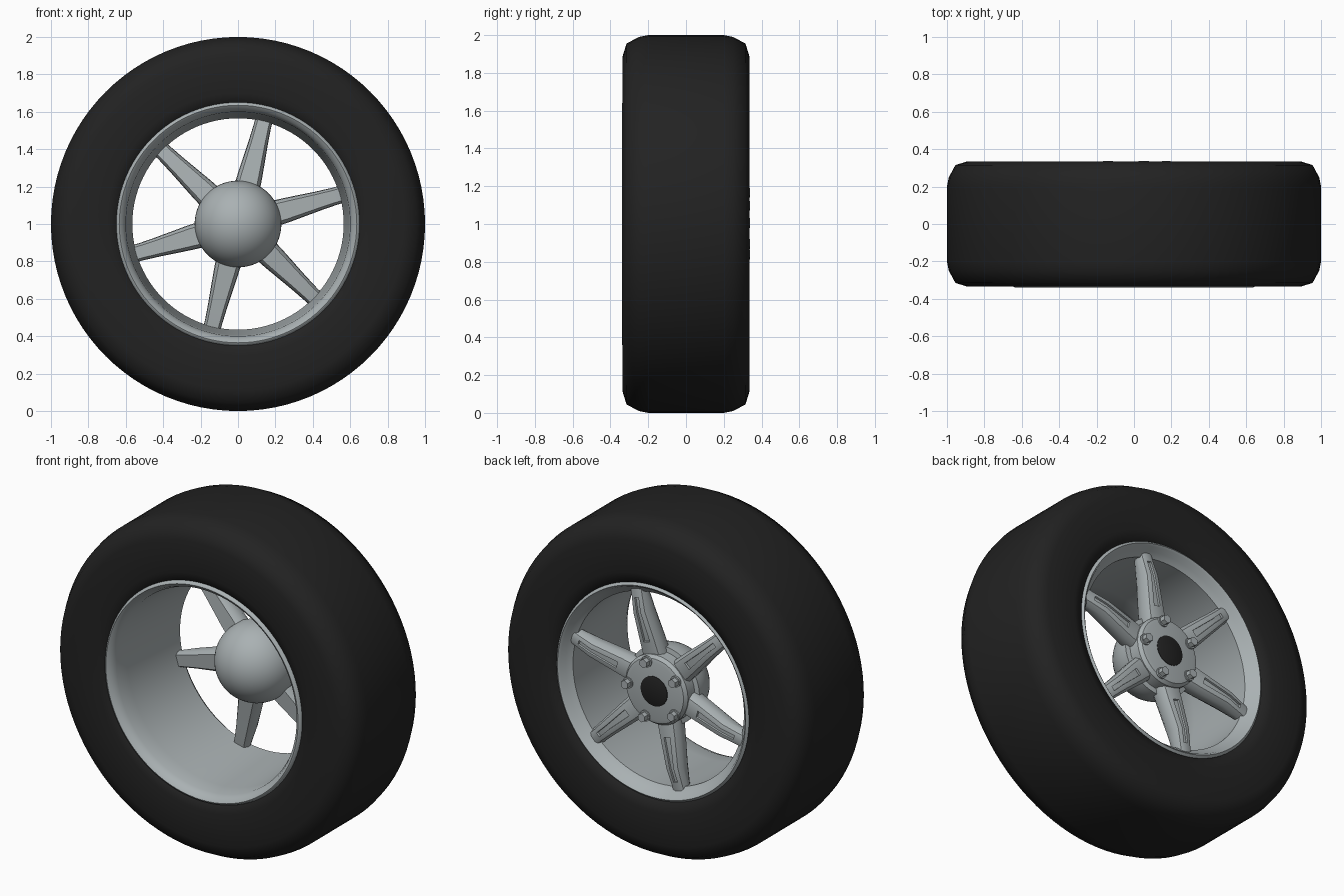
import bpy, bmesh
from math import sin, cos, pi, radians
from mathutils import Matrix, Vector

cube = bpy.data.objects.get("Cube")
if cube:
    bpy.data.objects.remove(cube, do_unlink=True)


def material(name, rgb):
    m = bpy.data.materials.new(name)
    m.use_nodes = True
    color = (*rgb, 1)
    m.diffuse_color = color
    m.node_tree.nodes["Principled BSDF"].inputs["Base Color"].default_value = color
    return m


rubber = material("black_rubber", (0.016, 0.016, 0.016))
metal = material("grey_alloy", (0.40, 0.44, 0.45))
CENTER = Vector((0, 0, 1))


def finish(name, bm, mat, angle=35):
    bmesh.ops.remove_doubles(bm, verts=bm.verts, dist=1e-5)
    bmesh.ops.recalc_face_normals(bm, faces=bm.faces)
    mesh = bpy.data.meshes.new(name)
    bm.to_mesh(mesh)
    bm.free()
    ob = bpy.data.objects.new(name, mesh)
    bpy.context.collection.objects.link(ob)
    ob.location = CENTER
    mesh.materials.append(mat)
    bpy.ops.object.select_all(action="DESELECT")
    ob.select_set(True)
    bpy.context.view_layer.objects.active = ob
    bpy.ops.object.shade_smooth_by_angle(angle=radians(angle))
    return ob


def lathe(name, profile, mat, closed=True, steps=96, angle=35):
    """Revolve (y, radius) points around the wheel axle."""
    bm = bmesh.new()
    verts = [bm.verts.new((r, y, 0)) for y, r in profile]
    pairs = list(zip(verts, verts[1:] + verts[:1]))
    edges = [bm.edges.new(p) for p in (pairs if closed else pairs[:-1])]
    bmesh.ops.spin(bm, geom=verts + edges, cent=(0, 0, 0), axis=(0, 1, 0),
                   angle=2 * pi, steps=steps)
    return finish(name, bm, mat, angle)


# Tyre: symmetric half profile mirrored across the wheel plane
half = [(0.2, 1.0), (0.25, 0.99), (0.315, 0.955), (0.335, 0.89),
        (0.335, 0.70), (0.32, 0.64), (0.28, 0.62)]
lathe("tyre", half + [(-y, r) for y, r in reversed(half)], rubber, angle=60)

# Rim barrel: wide rolled lip in front, slight taper, narrow flare behind
lathe("rim", [(-0.30, 0.66), (-0.335, 0.645), (-0.34, 0.635), (-0.325, 0.615),
              (-0.29, 0.60), (-0.20, 0.593), (0.0, 0.58), (0.22, 0.567),
              (0.26, 0.565), (0.285, 0.595), (0.315, 0.61), (0.325, 0.622),
              (0.30, 0.65)], metal, angle=45)

# Hub: domed inner side with a flange, flat outer face
dome = [(0.18 - 0.232 * cos(t), 0.232 * sin(t))
        for t in (i * pi / 24 for i in range(13))]
lathe("hub", dome + [(0.205, 0.232), (0.21, 0.205), (0.275, 0.205),
                     (0.295, 0.19), (0.30, 0.17), (0.30, 0)],
      metal, closed=False, steps=64)

# Centre cap
lathe("centre_cap", [(0.29, 0.088), (0.303, 0.088), (0.307, 0.08), (0.307, 0)],
      rubber, closed=False, steps=48)


def spoke(name, angle):
    """Tapered bar with a bevelled section and a slot in its outer face."""
    bm = bmesh.new()
    # radius, half width, inner y, outer y
    stations = [(0.15, 0.072, 0.15, 0.265), (0.27, 0.066, 0.165, 0.275),
                (0.45, 0.052, 0.19, 0.293), (0.54, 0.047, 0.20, 0.282),
                (0.60, 0.047, 0.21, 0.275)]
    rings = []
    for r, w, a, b in stations:
        section = [(-0.7 * w, a), (0.7 * w, a), (0.95 * w, a + 0.02),
                   (w, b - 0.035), (0.75 * w, b - 0.006), (0.4 * w, b),
                   (-0.4 * w, b), (-0.75 * w, b - 0.006), (-w, b - 0.035),
                   (-0.95 * w, a + 0.02)]
        rings.append([bm.verts.new((r, y, z)) for z, y in section])
    slot = []
    n = len(rings[0])
    for i, (p, q) in enumerate(zip(rings, rings[1:])):
        for k in range(n):
            j = (k + 1) % n
            f = bm.faces.new((p[k], p[j], q[j], q[k]))
            if k == 5 and i in (1, 2):
                slot.append(f)
    bm.faces.new(rings[0])
    bm.faces.new(rings[-1])
    bmesh.ops.recalc_face_normals(bm, faces=bm.faces)
    bmesh.ops.inset_region(bm, faces=slot, thickness=0.008)
    bmesh.ops.inset_region(bm, faces=slot, thickness=0.001, depth=-0.012)
    bmesh.ops.rotate(bm, verts=bm.verts, cent=(0, 0, 0),
                     matrix=Matrix.Rotation(-angle, 3, "Y"))
    finish(name, bm, metal, 40)


for i in range(6):
    spoke(f"spoke_{i + 1}", radians(16 + 60 * i))


def lug_nut(name, angle):
    """Round washer with a hexagonal head on the outer hub face."""
    bm = bmesh.new()
    for sides, radius, depth, y in ((20, 0.032, 0.012, 0.302), (6, 0.026, 0.04, 0.318)):
        place = (Matrix.Translation((0.172 * cos(angle), y, 0.172 * sin(angle)))
                 @ Matrix.Rotation(pi / 2, 4, "X"))
        bmesh.ops.create_cone(bm, cap_ends=True, segments=sides, radius1=radius,
                              radius2=radius, depth=depth, matrix=place)
    finish(name, bm, metal, 30)


for i in range(5):
    lug_nut(f"lug_nut_{i + 1}", radians(2 + 72 * i))
